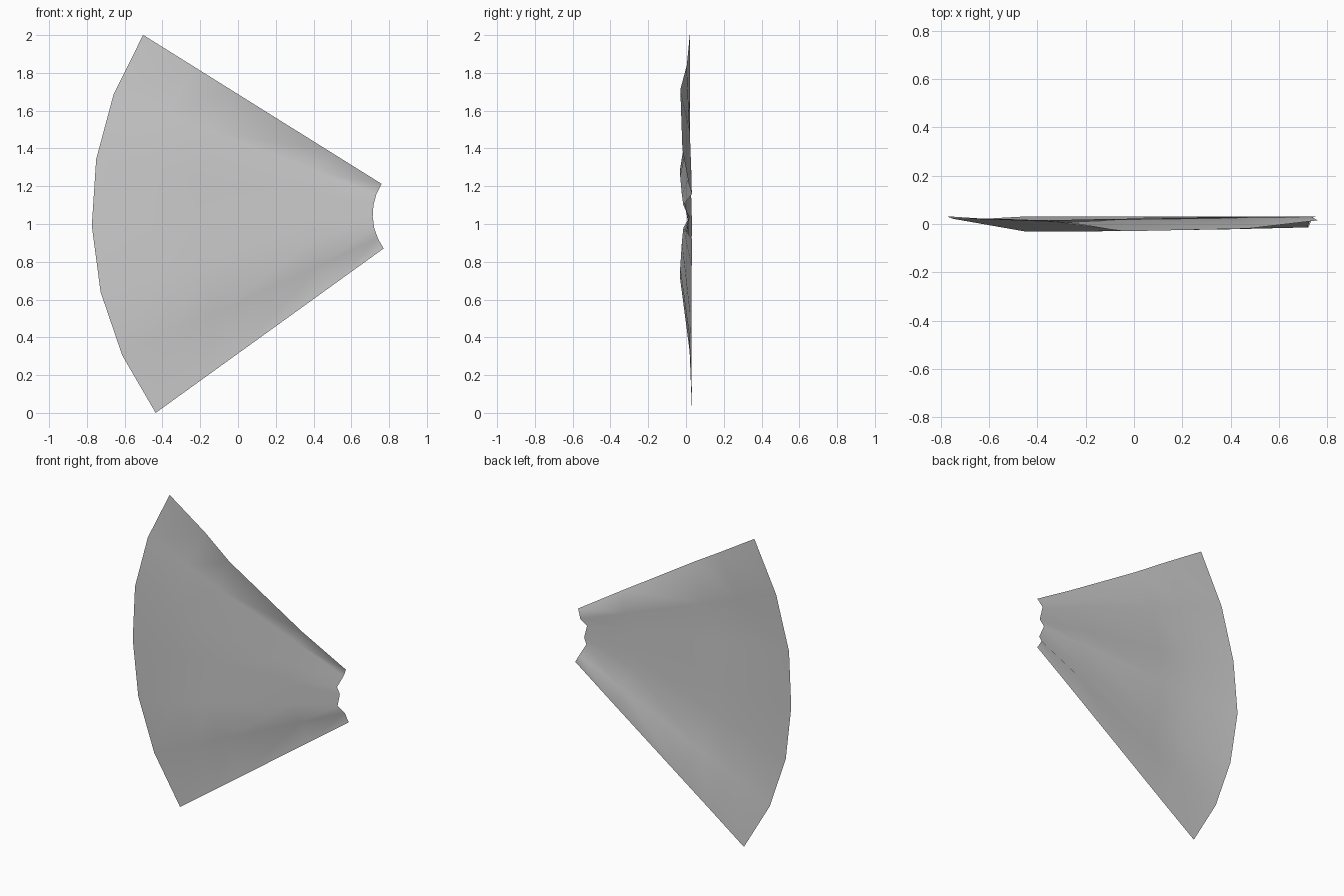
import bpy, bmesh
from math import radians, cos, sin

cube = bpy.data.objects.get("Cube")
if cube:
    bpy.data.objects.remove(cube, do_unlink=True)

# One flat grey for the whole sheet
grey = bpy.data.materials.new("plain_grey")
grey.use_nodes = True
grey.diffuse_color = (0.6, 0.6, 0.6, 1)
grey.node_tree.nodes["Principled BSDF"].inputs["Base Color"].default_value = grey.diffuse_color

# Spokes fan out from a hub; each has a depth profile from inner to outer rim
HUB_X, HUB_Z = 1.02, 1.05
RADII = (0.307, 0.65, 1.25, 1.49, 1.795)
ridge = (-0.014, -0.022, -0.031, -0.031, 0.022)
valley = (0.02, 0.017, 0.014, 0.012, 0.032)
trough = (0.031, 0.028, 0.02, 0.015, 0.022)
flat_edge = (0.028, 0.03, 0.03, 0.03, 0.032)
folded_edge = (0.015, -0.019, -0.03, 0.004, 0.02)
SPOKES = (flat_edge, trough, ridge, valley, ridge, trough, folded_edge)
LOW, HIGH = radians(-35.8), radians(32)

bm = bmesh.new()
grid = []
for i, profile in enumerate(SPOKES):
    a = LOW + (HIGH - LOW) * i / (len(SPOKES) - 1)
    grid.append([bm.verts.new((HUB_X - r * cos(a), y, HUB_Z + r * sin(a)))
                 for r, y in zip(RADII, profile)])
for lower, upper in zip(grid, grid[1:]):
    for j in range(len(RADII) - 1):
        bm.faces.new((lower[j + 1], lower[j], upper[j], upper[j + 1]))
for face in bm.faces:
    face.smooth = True

mesh = bpy.data.meshes.new("pleated_fan_sheet")
bm.to_mesh(mesh)
bm.free()
mesh.materials.append(grey)
fan = bpy.data.objects.new("pleated_fan_sheet", mesh)
bpy.context.collection.objects.link(fan)
